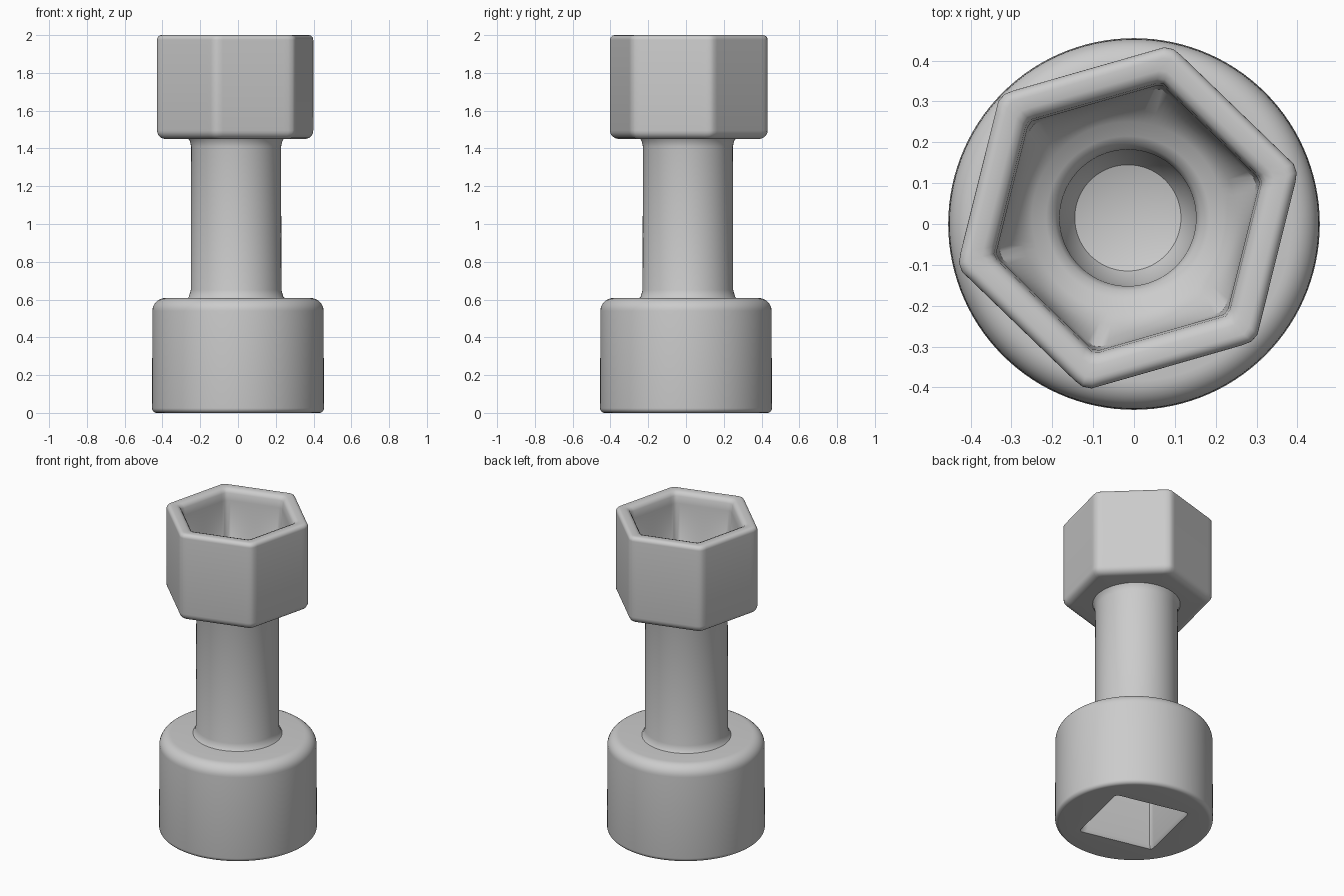
import bpy, bmesh, math

if "Cube" in bpy.data.objects:
    bpy.data.objects.remove(bpy.data.objects["Cube"], do_unlink=True)

metal = bpy.data.materials.new("plain grey")
metal.use_nodes = True
GREY = (0.6, 0.6, 0.6, 1)
metal.diffuse_color = GREY
metal.node_tree.nodes["Principled BSDF"].inputs["Base Color"].default_value = GREY

N = 120  # points around every ring


def ring(z, flat, sides=0, corner=0, turn=0):
    """Circle of radius flat, or a polygon with that apothem and trimmed corners."""
    pts = []
    for i in range(N):
        a = 2 * math.pi * i / N
        r = flat
        if sides:
            step = 2 * math.pi / sides
            local = (a - math.radians(turn)) % step - step / 2
            r = min(flat / math.cos(local), corner)
        pts.append((r * math.cos(a), r * math.sin(a), z))
    return pts


def loft(name, rings, centre, cap_start=True, cap_end=True):
    """Skin a run of rings into one smooth object."""
    bm = bmesh.new()
    loops = [[bm.verts.new(p) for p in ring(*r)] for r in rings]
    for lo, hi in zip(loops, loops[1:]):
        for i in range(N):
            j = (i + 1) % N
            bm.faces.new((lo[i], lo[j], hi[j], hi[i]))
    if cap_start:
        bm.faces.new(loops[0][::-1])
    if cap_end:
        bm.faces.new(loops[-1])
    bmesh.ops.recalc_face_normals(bm, faces=bm.faces)
    mesh = bpy.data.meshes.new(name)
    bm.to_mesh(mesh)
    bm.free()
    mesh.materials.append(metal)
    obj = bpy.data.objects.new(name, mesh)
    obj.location = (*centre, 0)
    bpy.context.collection.objects.link(obj)
    bpy.ops.object.select_all(action='DESELECT')
    obj.select_set(True)
    bpy.context.view_layer.objects.active = obj
    bpy.ops.object.shade_smooth_by_angle(angle=math.radians(40))
    return obj


def rounded(z, r, radius, start, end, steps=6, **poly):
    """Rings for a rounded edge whose arc centre is at height z and inset r."""
    out = []
    for k in range(steps + 1):
        t = math.radians(start + (end - start) * k / steps)
        d = radius * math.cos(t)
        out.append((z + radius * math.sin(t), r + d, poly.get("sides", 0),
                    poly.get("corner", 0) + d, poly.get("turn", 0)))
    return out


# Round base with a square drive hole underneath
SQUARE = dict(sides=4, turn=32)
base = [(0.46, 0.215, 4, 0.30, 32), (0.02, 0.222, 4, 0.31, 32), (0.0, 0.235, 4, 0.325, 32)]
base += rounded(0.025, 0.43, 0.025, -90, 0)
base += rounded(0.54, 0.385, 0.068, 0, 90, 8)
base += [(0.608, 0.2)]
loft("square_drive_base", base, (0, 0), cap_end=False)

# Hollow shaft: outside wall with small fillets, then the bore
shaft = [(0.60, 0.265), (0.615, 0.25), (0.65, 0.24), (1.41, 0.238), (1.44, 0.245), (1.46, 0.26)]
loft("shaft", shaft, (-0.01, 0.01), False, False)

# Six-sided socket, open at the top, stepping down to the bore
head = [(1.45, 0.2)]
head += rounded(1.495, 0.332, 0.045, -90, 0, sides=6, corner=0.383, turn=16)
head += rounded(1.975, 0.352, 0.025, 0, 90, sides=6, corner=0.403, turn=16)
head += [(2.0, 0.325, 6, 0.37, 16), (1.993, 0.307, 6, 0.352, 16), (1.975, 0.297, 6, 0.342, 16),
         (1.93, 0.292, 6, 0.336, 16), (1.66, 0.285, 6, 0.325, 16), (1.6, 0.265),
         (1.57, 0.235), (1.555, 0.2), (1.54, 0.178), (1.51, 0.167),
         (0.78, 0.16), (0.73, 0.13), (0.71, 0.07)]
loft("hex_socket", head, (-0.015, 0.015), cap_start=False)
